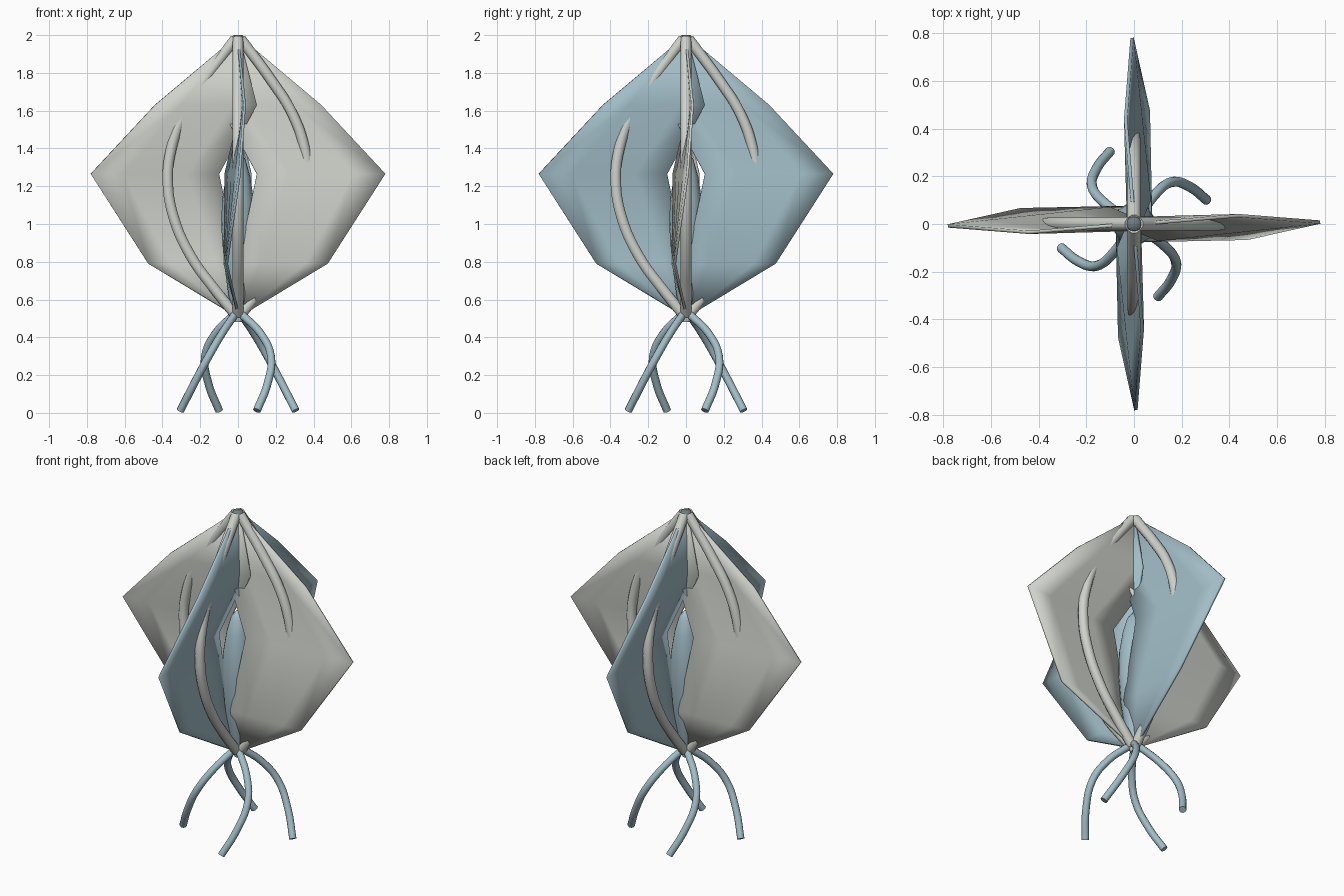
import bpy, math
from mathutils import Matrix, Vector

if "Cube" in bpy.data.objects:
    bpy.data.objects.remove(bpy.data.objects["Cube"])


def material(name, rgb):
    m = bpy.data.materials.new(name)
    m.diffuse_color = (*rgb, 1)
    m.use_nodes = True
    m.node_tree.nodes["Principled BSDF"].inputs["Base Color"].default_value = m.diffuse_color
    return m


GREY = material("pale_grey", (0.63, 0.65, 0.60))
BLUE = material("dusty_blue", (0.36, 0.51, 0.57))
DARK = material("slate", (0.16, 0.20, 0.22))


def add_mesh(name, verts, faces, mat, angle=60):
    me = bpy.data.meshes.new(name)
    me.from_pydata(verts, [], faces)
    me.materials.append(mat)
    ob = bpy.data.objects.new(name, me)
    bpy.context.collection.objects.link(ob)
    bpy.ops.object.select_all(action='DESELECT')
    ob.select_set(True)
    bpy.context.view_layer.objects.active = ob
    bpy.ops.object.shade_smooth_by_angle(angle=math.radians(angle))
    return ob


def lathe(name, profile, mat, n=16):
    # closed solid of revolution from (radius, height) pairs, bottom to top
    verts = [(r * math.cos(2 * math.pi * i / n), r * math.sin(2 * math.pi * i / n), z)
             for r, z in profile for i in range(n)]
    faces = [(k * n + i, k * n + (i + 1) % n, (k + 1) * n + (i + 1) % n, (k + 1) * n + i)
             for k in range(len(profile) - 1) for i in range(n)]
    faces += [tuple(range(n))[::-1], tuple(range(len(verts) - n, len(verts)))]
    return add_mesh(name, verts, faces, mat)


def tube(name, points, radius, mat, turn):
    # round tube on a smooth path through the points
    cu = bpy.data.curves.new(name, 'CURVE')
    cu.dimensions = '3D'
    cu.bevel_depth = radius
    cu.bevel_resolution = 3
    cu.use_fill_caps = True
    cu.resolution_u = 5
    sp = cu.splines.new('BEZIER')
    sp.bezier_points.add(len(points) - 1)
    for bp, p in zip(sp.bezier_points, points):
        bp.co = turn @ Vector(p)
        bp.handle_left_type = bp.handle_right_type = 'AUTO'
    cu.materials.append(mat)
    ob = bpy.data.objects.new(name, cu)
    bpy.context.collection.objects.link(ob)


# Sail rows: inner and outer corner as (radial, sideways), and height
ROWS = [((-0.01, 0.0), (0.025, 0.0), 1.98),
        ((-0.10, 0.02), (0.44, 0.035), 1.63),
        ((0.10, -0.065), (0.78, 0.008), 1.265),
        ((0.0, -0.07), (0.475, -0.06), 0.79),
        ((-0.01, 0.0), (0.025, 0.0), 0.52)]
COLS = 4


def sail(name, mat, turn):
    verts, faces = [], []
    for a, b, z in ROWS:
        for i in range(COLS + 1):
            p = Vector(a).lerp(Vector(b), i / COLS)
            verts.append(turn @ Vector((p.x, p.y, z)))
    w = COLS + 1
    for r in range(len(ROWS) - 1):
        for i in range(COLS):
            k = r * w + i
            faces.append((k, k + w, k + w + 1, k + 1))
    ob = add_mesh(name, verts, faces, mat)
    mod = ob.modifiers.new("thickness", 'SOLIDIFY')
    mod.thickness = 0.014
    mod.offset = 0


RIB = [(0.015, 0, 1.98), (0.06, 0, 1.92), (0.17, 0, 1.77), (0.29, 0, 1.58), (0.355, 0, 1.39),
       (0.372, 0, 1.24), (0.345, 0, 1.05), (0.25, 0, 0.83), (0.12, 0, 0.65), (0.015, 0, 0.52)]
LEG = [(0.01, 0.01, 0.53), (0.085, 0.12, 0.42), (0.155, 0.175, 0.30),
       (0.235, 0.155, 0.15), (0.305, 0.10, 0.012)]

# Four sails, each with a bowed rib and a trailing leg
for i, side in enumerate(("right", "back", "left", "front")):
    turn = Matrix.Rotation(i * math.pi / 2, 3, 'Z')
    sail(side + "_sail", BLUE if i % 2 else GREY, turn)
    tube(side + "_rib", RIB, 0.029, GREY, turn)
    tube(side + "_leg", LEG, 0.021, BLUE, turn)

# Slender core body
lathe("core_body", [(0.015, 0.50), (0.05, 0.62), (0.075, 0.80), (0.088, 0.98), (0.085, 1.12),
                    (0.065, 1.25), (0.04, 1.34), (0.01, 1.38)], BLUE)

# Hubs joining the parts at both ends
lathe("top_hub", [(0.03, 1.965), (0.034, 1.985), (0.024, 2.0)], DARK, 12)
lathe("bottom_hub", [(0.02, 0.48), (0.027, 0.50), (0.025, 0.54)], GREY, 12)
